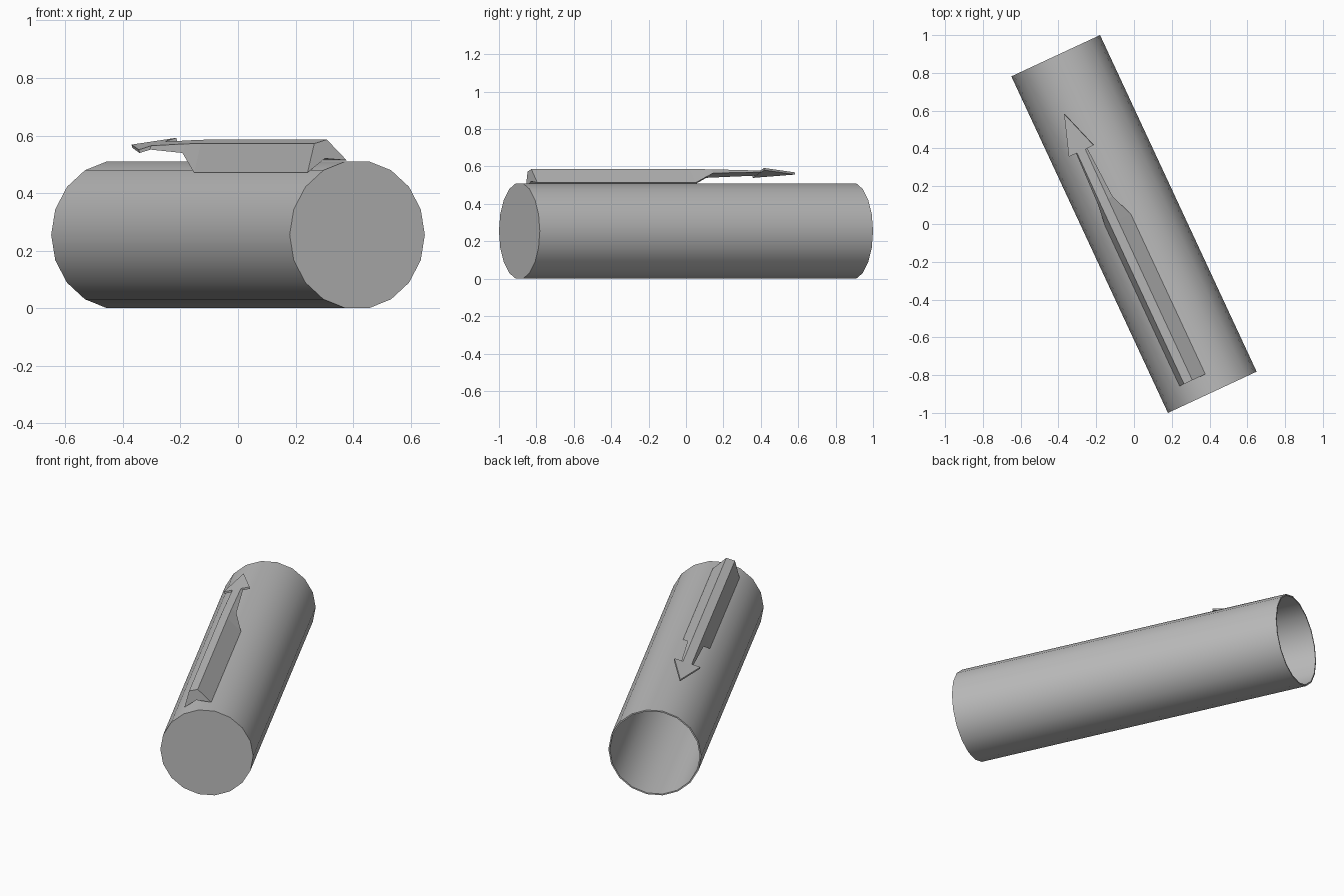
import bpy
import bmesh
import math
from mathutils import Matrix, Vector

if "Cube" in bpy.data.objects:
    bpy.data.objects.remove(bpy.data.objects["Cube"], do_unlink=True)

RADIUS, LENGTH, WALL, SIDES = 0.259, 1.965, 0.008, 18
AXIS_Z = RADIUS * math.cos(math.pi / SIDES)
YAW, ROLL = math.radians(24.95), math.radians(-16)

grey = bpy.data.materials.new("plain grey")
grey.use_nodes = True
COLOUR = (0.5, 0.5, 0.5, 1)
grey.diffuse_color = COLOUR
grey.node_tree.nodes["Principled BSDF"].inputs["Base Color"].default_value = COLOUR

# Parts are built along y, then turned about the tube axis and about z
LAY = Matrix.Translation((0, 0, AXIS_Z)) @ Matrix.Rotation(YAW, 4, 'Z')
CLIP = LAY @ Matrix.Rotation(ROLL, 4, 'Y')


def loft(name, sections, matrix, smooth=False):
    """Skin a list of equal-length rings and close both ends."""
    bm = bmesh.new()
    rings = [[bm.verts.new(matrix @ Vector(p)) for p in s] for s in sections]
    for a, b in zip(rings, rings[1:]):
        for i in range(len(a)):
            j = (i + 1) % len(a)
            bm.faces.new((a[i], a[j], b[j], b[i]))
    bm.faces.new(rings[0])
    bm.faces.new(rings[-1])
    bmesh.ops.recalc_face_normals(bm, faces=bm.faces)
    mesh = bpy.data.meshes.new(name)
    bm.to_mesh(mesh)
    bm.free()
    mesh.materials.append(grey)
    obj = bpy.data.objects.new(name, mesh)
    bpy.context.collection.objects.link(obj)
    if smooth:
        bpy.ops.object.select_all(action='DESELECT')
        obj.select_set(True)
        bpy.context.view_layer.objects.active = obj
        bpy.ops.object.shade_smooth_by_angle(angle=math.radians(35))
    return obj


def ring(r, y):
    steps = [2 * math.pi * i / SIDES for i in range(SIDES)]
    return [(r * math.cos(a), y, r * math.sin(a)) for a in steps]


def clip_section(y, base, low, mid, top, high):
    """Trapezoid with a raised middle on its underside."""
    return [(-base, y, low), (0, y, mid), (base, y, low), (top, y, high), (-top, y, high)]


# Hollow tube, closed at the front and open at the back
half = LENGTH / 2
inner = RADIUS - WALL
loft("cap_tube", [ring(RADIUS, -half), ring(RADIUS, half),
                  ring(inner, half), ring(inner, WALL - half)], LAY, True)

# Clip body and its raised, thinning arm
loft("clip_arm", [clip_section(-0.88, 0.078, 0.247, 0.276, 0.025, 0.337),
                  clip_section(0.055, 0.078, 0.247, 0.276, 0.025, 0.337),
                  clip_section(0.18, 0.046, 0.309, 0.311, 0.025, 0.336),
                  clip_section(0.47, 0.034, 0.318, 0.318, 0.025, 0.329)], CLIP)

# Flat arrow-shaped tip
loft("clip_arrowhead", [[(-0.075, 0.468, z), (0.075, 0.468, z), (0, 0.684, z - 0.003)]
                        for z in (0.317, 0.329)], CLIP)
